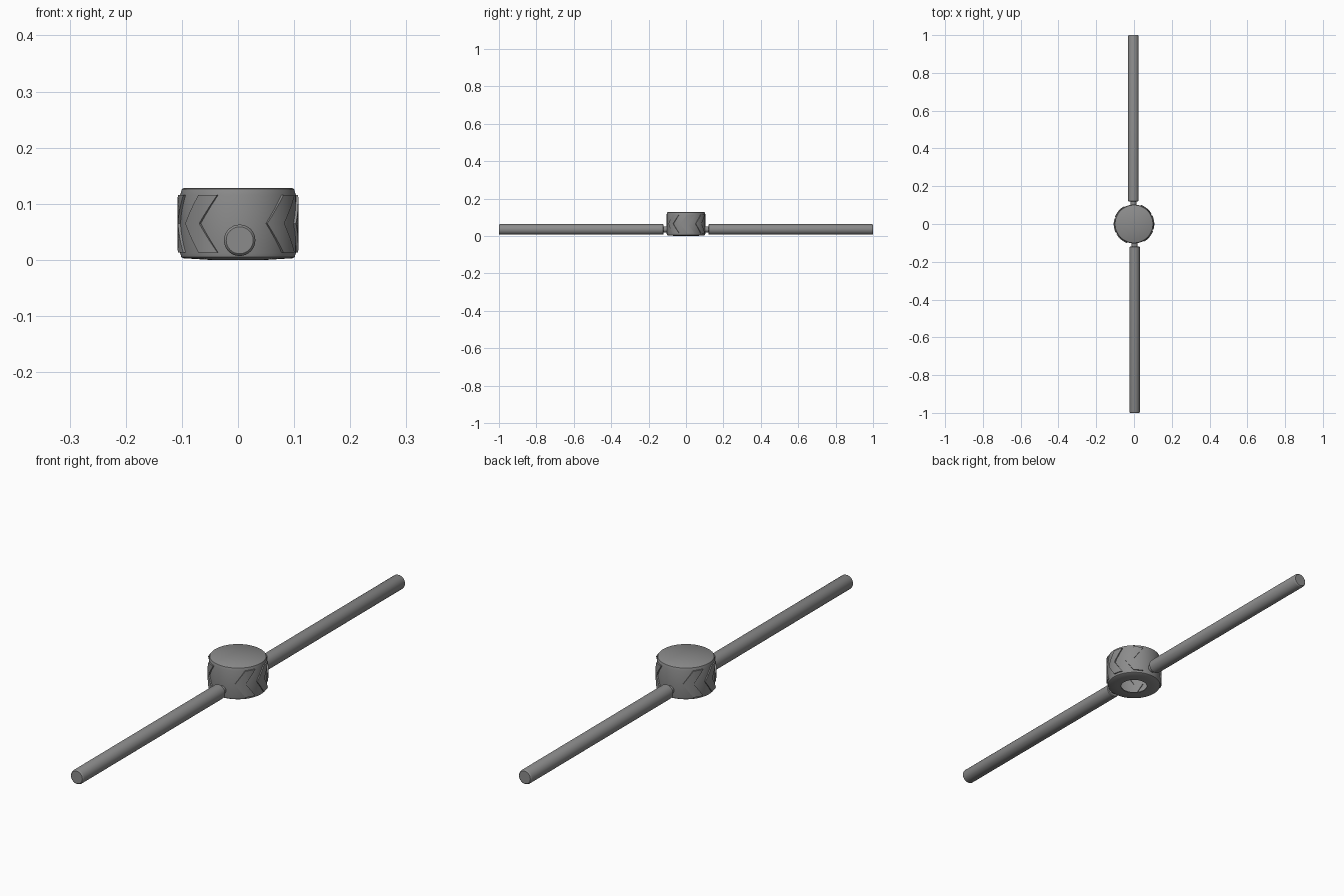
import bpy, bmesh
from math import sin, cos, pi, radians

if "Cube" in bpy.data.objects:
    bpy.data.objects.remove(bpy.data.objects["Cube"])

R = 0.1075    # outer chevron radius
SEG = 64

dark = bpy.data.materials.new("dark_grey")
dark.diffuse_color = (0.26, 0.26, 0.26, 1)
dark.use_nodes = True
dark.node_tree.nodes["Principled BSDF"].inputs["Base Color"].default_value = dark.diffuse_color


def finish(name, bm):
    bmesh.ops.recalc_face_normals(bm, faces=bm.faces)
    me = bpy.data.meshes.new(name)
    bm.to_mesh(me)
    bm.free()
    me.materials.append(dark)
    ob = bpy.data.objects.new(name, me)
    bpy.context.collection.objects.link(ob)
    bpy.ops.object.select_all(action='DESELECT')
    ob.select_set(True)
    bpy.context.view_layer.objects.active = ob
    bpy.ops.object.shade_smooth_by_angle(angle=radians(35))
    return ob


def lathe(name, profile, seg):
    """Revolve (radius, height) points about z; radius 0 closes the shape."""
    bm = bmesh.new()
    rings = []
    for r, z in profile:
        n = 1 if r == 0 else seg
        rings.append([bm.verts.new((r * cos(2 * pi * i / seg), r * sin(2 * pi * i / seg), z))
                      for i in range(n)])
    for a, b in zip(rings, rings[1:]):
        for i in range(seg):
            j = (i + 1) % seg
            if len(a) == 1:
                bm.faces.new((a[0], b[i], b[j]))
            elif len(b) == 1:
                bm.faces.new((a[i], a[j], b[0]))
            else:
                bm.faces.new((a[i], a[j], b[j], b[i]))
    return finish(name, bm)


# Hollow hub, open through a round hole in its underside
lathe("hub", [(0, 0.128), (0.097, 0.128), (0.1, 0.126), (0.103, 0.116), (0.103, 0.012),
              (0.101, 0.005), (0.098, 0.003), (0.066, 0.001), (0.05, 0.0),
              (0.05, 0.003), (0.098, 0.005), (0.101, 0.01), (0.101, 0.12), (0.097, 0.126),
              (0, 0.126)], SEG)


def chevron(name, tip):
    """Raised arrow band wrapped on the hub; tip is degrees from the front."""
    bm = bmesh.new()
    z0, zm, z1 = 0.013, 0.065, 0.116
    width, sweep, nu, nv = 21, 20, 6, 8
    grid = {}
    for side, rad in enumerate((0.097, R)):
        for v in range(2 * nv + 1):
            t = v / nv - 1
            z = zm + t * ((z1 - zm) if t > 0 else (zm - z0))
            for u in range(nu + 1):
                a = radians(tip + sweep * abs(t) + width * u / nu)
                grid[side, v, u] = bm.verts.new((rad * sin(a), -rad * cos(a), z))
    for side in (0, 1):
        for v in range(2 * nv):
            for u in range(nu):
                bm.faces.new([grid[side, v + dv, u + du]
                              for dv, du in ((0, 0), (0, 1), (1, 1), (1, 0))])
    rim = [(0, u) for u in range(nu)] + [(v, nu) for v in range(2 * nv)]
    rim += [(2 * nv, u) for u in range(nu, 0, -1)] + [(v, 0) for v in range(2 * nv, 0, -1)]
    for p, q in zip(rim, rim[1:] + rim[:1]):
        bm.faces.new([grid[0, *p], grid[0, *q], grid[1, *q], grid[1, *p]])
    finish(name, bm)


# Three chevrons on each side, leaving gaps for the rods
for half in (0, 180):
    for k in range(3):
        chevron("chevron", 29 + 45 * k + half)

# Two opposite rods, each with a thin neck joining the hub
rod_profile = [(0, 0.098), (0.016, 0.098), (0.016, 0.12), (0.025, 0.12), (0.028, 0.123),
               (0.028, 0.994), (0.0265, 0.998), (0.024, 1.0), (0, 1.0)]
for name, sx, rot in (("front_rod", 1, pi / 2), ("back_rod", -1, -pi / 2)):
    rod = lathe(name, rod_profile, 32)
    rod.rotation_euler = (rot, 0, 0)
    rod.location = (0.003 * sx, 0, 0.035)
